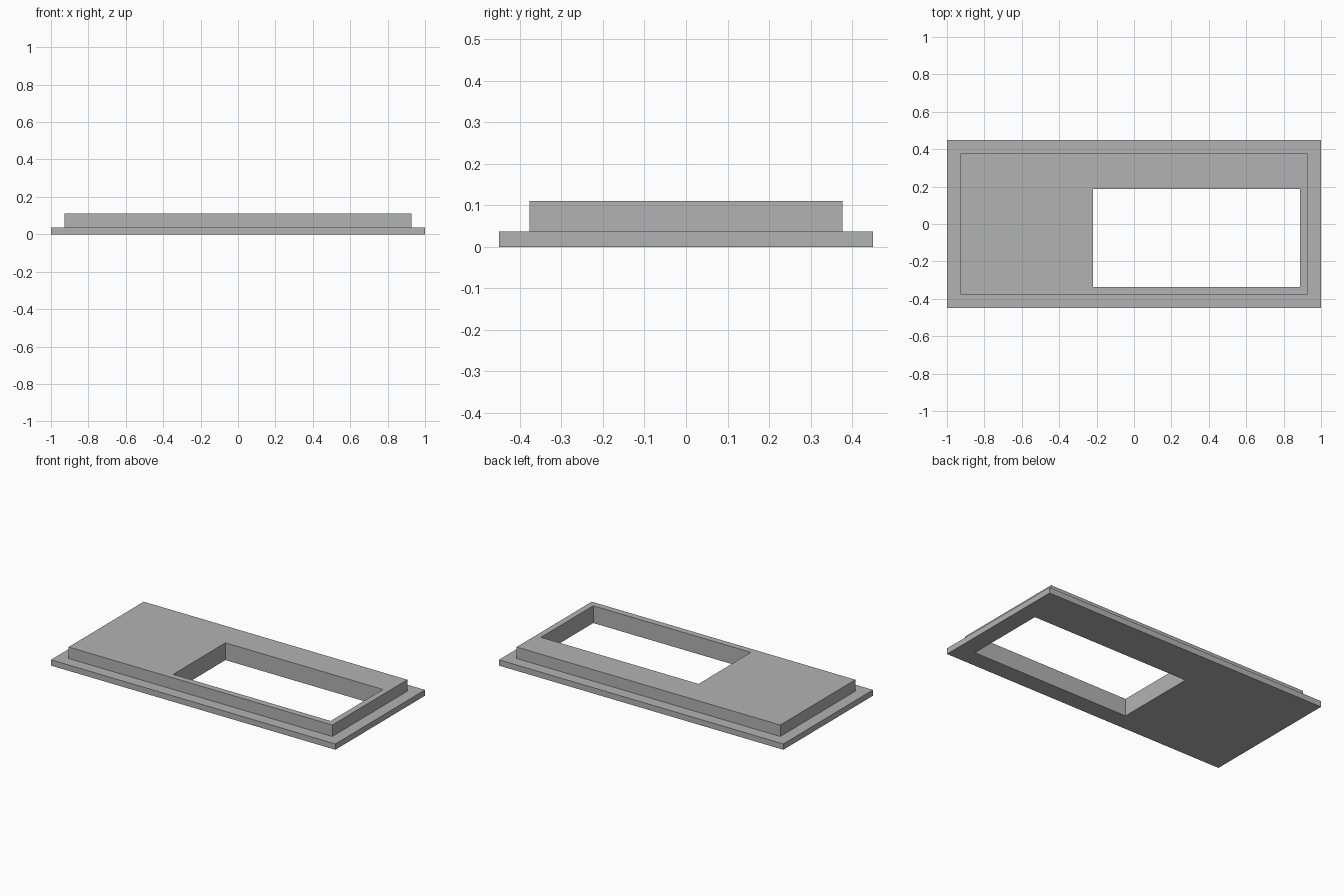
import bpy
import bmesh

cube = bpy.data.objects.get("Cube")
if cube:
    bpy.data.objects.remove(cube, do_unlink=True)

# Single plain grey
grey = bpy.data.materials.new("plain grey")
grey.use_nodes = True
colour = (0.45, 0.45, 0.45, 1)
grey.diffuse_color = colour
grey.node_tree.nodes["Principled BSDF"].inputs["Base Color"].default_value = colour


def rectangle(bm, x0, x1, y0, y1, z):
    """Loop of four corners at height z."""
    return [bm.verts.new((x, y, z))
            for x, y in ((x0, y0), (x1, y0), (x1, y1), (x0, y1))]


flange = (-1, 1, -0.45, 0.45)
body = (-0.927, 0.927, -0.377, 0.377)
window = (-0.22, 0.888, -0.337, 0.188)
flange_top, body_top = 0.037, 0.11

# Stepped panel: rectangles joined up the outside and back down the opening
bm = bmesh.new()
section = [(flange, 0), (flange, flange_top), (body, flange_top),
           (body, body_top), (window, body_top), (window, 0)]
loops = [rectangle(bm, *rect, z) for rect, z in section]
for lower, upper in zip(loops, loops[1:] + loops[:1]):
    for i in range(4):
        j = (i + 1) % 4
        bm.faces.new((lower[i], lower[j], upper[j], upper[i]))
bmesh.ops.recalc_face_normals(bm, faces=bm.faces)

mesh = bpy.data.meshes.new("stepped_panel")
bm.to_mesh(mesh)
bm.free()
mesh.materials.append(grey)
panel = bpy.data.objects.new("stepped_panel", mesh)
bpy.context.collection.objects.link(panel)
